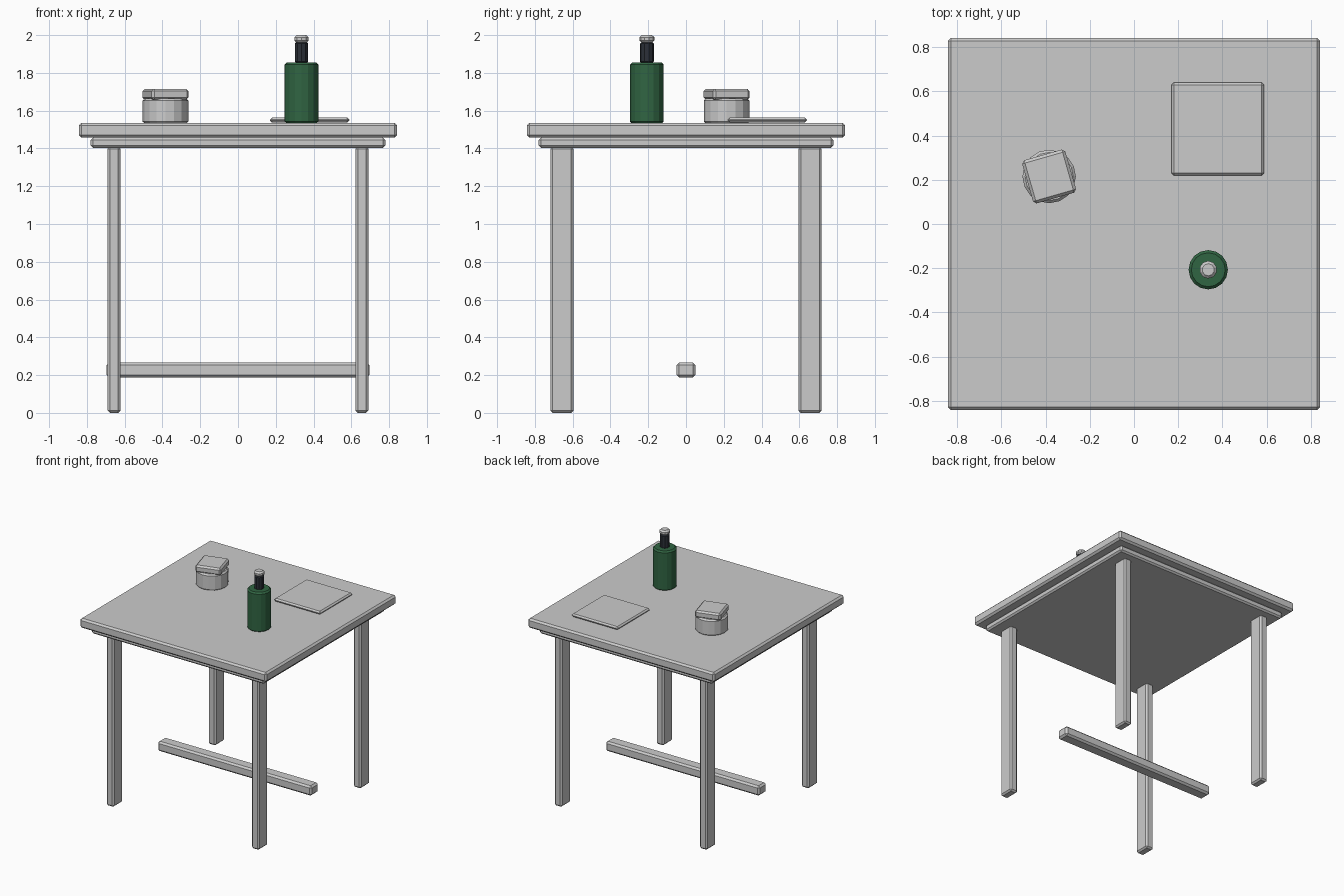
import bpy, bmesh
from math import radians
from mathutils import Matrix

if "Cube" in bpy.data.objects:
    bpy.data.objects.remove(bpy.data.objects["Cube"])


def finish(bm, name, loc, bevel, rot=0, colour=None, rim_only=False):
    """Bevel the sharp edges and turn the bmesh into an object."""
    if bevel:
        edges = bm.edges[:]
        if rim_only:
            edges = [e for e in edges if abs(e.verts[0].co.z - e.verts[1].co.z) < 1e-5]
        bmesh.ops.bevel(bm, geom=edges, offset=bevel, segments=1, affect='EDGES')
    mesh = bpy.data.meshes.new(name)
    bm.to_mesh(mesh)
    bm.free()
    obj = bpy.data.objects.new(name, mesh)
    obj.location = loc
    obj.rotation_euler.z = radians(rot)
    bpy.context.collection.objects.link(obj)
    if colour:
        mat = bpy.data.materials.new(name + "_colour")
        mat.diffuse_color = (*colour, 1)
        mat.use_nodes = True
        mat.node_tree.nodes["Principled BSDF"].inputs["Base Color"].default_value = mat.diffuse_color
        mesh.materials.append(mat)
    return obj


def box(name, x, y, z0, z1, sx, sy, bevel=0.012, rot=0):
    bm = bmesh.new()
    bmesh.ops.create_cube(bm, size=1, matrix=Matrix.Diagonal((sx, sy, z1 - z0, 1)))
    return finish(bm, name, (x, y, (z0 + z1) / 2), bevel, rot)


def cylinder(name, x, y, z0, z1, r, sides, bevel=0.01, colour=None):
    bm = bmesh.new()
    bmesh.ops.create_cone(bm, cap_ends=True, segments=sides, radius1=r, radius2=r, depth=z1 - z0)
    return finish(bm, name, (x, y, (z0 + z1) / 2), bevel, 0, colour, True)


# Table
box("table_top", 0, 0, 1.457, 1.535, 1.685, 1.685, 0.014)
box("under_frame", 0, 0, 1.403, 1.457, 1.56, 1.56)
for sx, side in ((-1, "left"), (1, "right")):
    for sy, end in ((-1, "front"), (1, "back")):
        box(f"{end}_{side}_leg", sx * 0.656, sy * 0.657, 0, 1.41, 0.068, 0.122)
box("stretcher", 0, 0, 0.187, 0.267, 1.39, 0.1, 0.014)

# Square mat
box("mat", 0.379, 0.43, 1.537, 1.563, 0.42, 0.42, 0.011)

# Jar with a square lid
cylinder("jar", -0.384, 0.215, 1.53, 1.665, 0.121, 16, 0.012)
box("jar_lid", -0.384, 0.215, 1.657, 1.716, 0.203, 0.203, 0.013, 16)

# Bottle
cylinder("bottle_body", 0.336, -0.207, 1.53, 1.856, 0.089, 16, 0.012, (0.03, 0.13, 0.055))
cylinder("bottle_neck", 0.336, -0.207, 1.85, 1.965, 0.037, 10, 0.01, (0.025, 0.03, 0.04))
cylinder("bottle_cap", 0.336, -0.207, 1.96, 2.0, 0.04, 10, 0.012)
